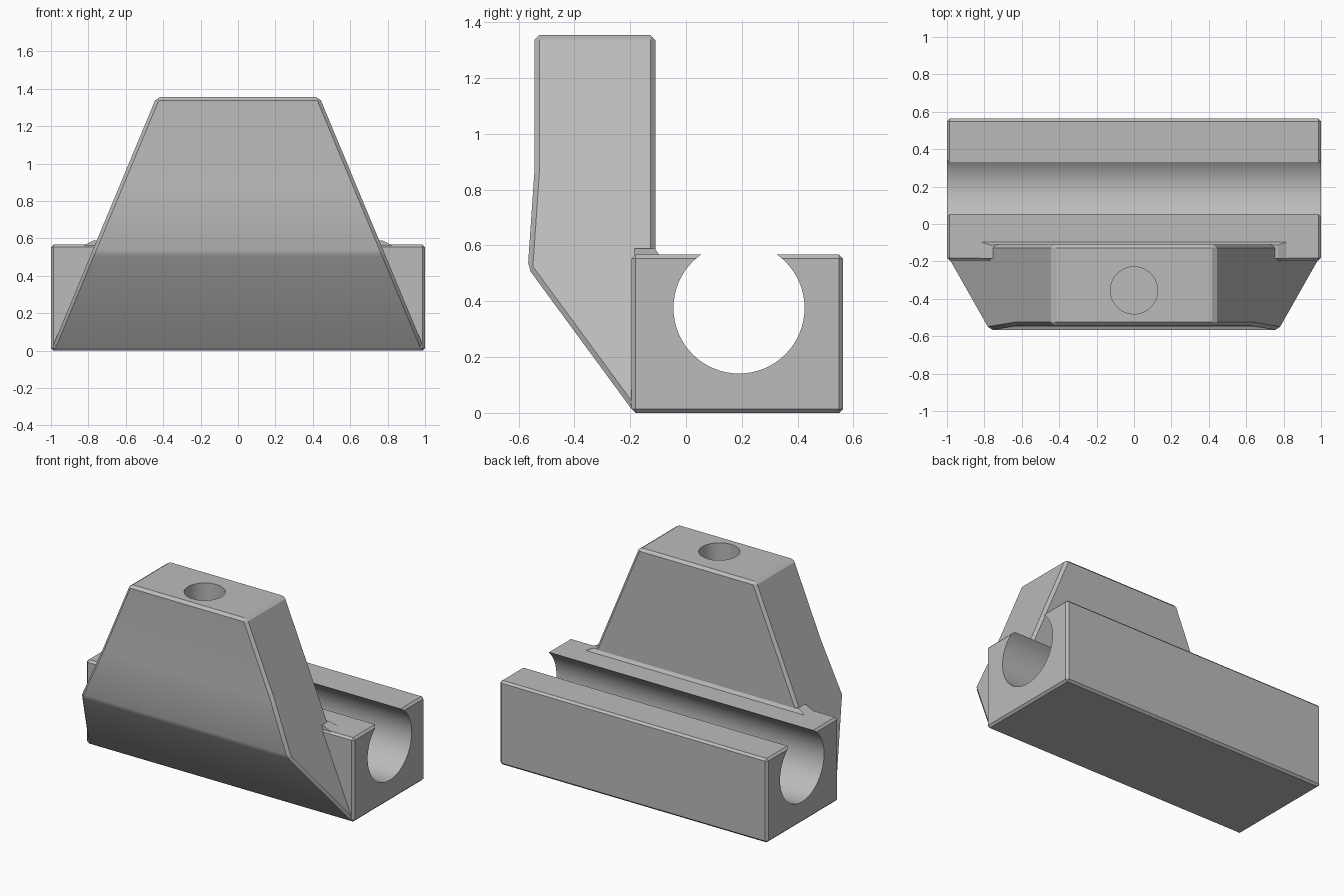
import bpy
import bmesh
import math

cube = bpy.data.objects.get("Cube")
if cube:
    bpy.data.objects.remove(cube, do_unlink=True)

grey = bpy.data.materials.new("mid grey")
grey.use_nodes = True
colour = (0.5, 0.5, 0.5, 1)
grey.diffuse_color = colour
grey.node_tree.nodes["Principled BSDF"].inputs["Base Color"].default_value = colour


def prism(name, profile, half_width, bevel=0.0):
    """Side profile (y, z) spanned across x; the half width depends on z."""
    bm = bmesh.new()
    ends = [[bm.verts.new((s * half_width(z), y, z)) for y, z in profile]
            for s in (-1, 1)]
    bm.faces.new(ends[0])
    bm.faces.new(ends[1][::-1])
    n = len(profile)
    for i in range(n):
        j = (i + 1) % n
        bm.faces.new((ends[0][i], ends[1][i], ends[1][j], ends[0][j]))
    bmesh.ops.recalc_face_normals(bm, faces=bm.faces)
    mesh = bpy.data.meshes.new(name)
    bm.to_mesh(mesh)
    bm.free()
    obj = bpy.data.objects.new(name, mesh)
    bpy.context.collection.objects.link(obj)
    mesh.materials.append(grey)
    if bevel:
        mod = obj.modifiers.new("chamfer", 'BEVEL')
        mod.width = bevel
        mod.segments = 1
        mod.limit_method = 'ANGLE'
        mod.angle_limit = math.radians(30)
        apply(obj, mod)
    return obj


def apply(obj, mod):
    bpy.ops.object.select_all(action='DESELECT')
    bpy.context.view_layer.objects.active = obj
    obj.select_set(True)
    bpy.ops.object.modifier_apply(modifier=mod.name)


def combine(obj, other, operation):
    mod = obj.modifiers.new("combine", 'BOOLEAN')
    mod.operation = operation
    mod.solver = 'EXACT'
    mod.object = other
    apply(obj, mod)
    bpy.data.objects.remove(other, do_unlink=True)


def cylinder(name, radius, depth, location, rotation=(0, 0, 0)):
    bpy.ops.mesh.primitive_cylinder_add(vertices=64, radius=radius, depth=depth,
                                        location=location, rotation=rotation)
    obj = bpy.context.object
    obj.name = name
    obj.hide_render = True
    obj.data.materials.append(grey)
    return obj


# Long block that carries the open-topped bore
body = prism("bracket_body",
             [(-0.195, 0), (0.563, 0), (0.563, 0.567), (-0.195, 0.567)],
             lambda z: 1.0, 0.014)

# Tapered upright leaning out over the front
upright = prism("upright",
                [(-0.185, 0), (-0.567, 0.52), (-0.543, 0.87), (-0.543, 1.355),
                 (-0.11, 1.355), (-0.11, 0.004)],
                lambda z: 1 - 0.416 * z, 0.018)

# Small sloped fillet where the upright meets the block
fillet = prism("fillet",
               [(-0.185, 0.55), (-0.085, 0.55), (-0.112, 0.59), (-0.185, 0.59)],
               lambda z: 0.83 - 2 * (z - 0.56))

combine(body, upright, 'UNION')
combine(body, fillet, 'UNION')

# Lengthwise bore, then the blind hole in the top
combine(body, cylinder("bore_cutter", 0.235, 2.4, (0, 0.19, 0.376),
                       (0, math.pi / 2, 0)), 'DIFFERENCE')
combine(body, cylinder("hole_cutter", 0.126, 1.0, (0, -0.355, 1.1)), 'DIFFERENCE')

bpy.ops.object.select_all(action='DESELECT')
bpy.context.view_layer.objects.active = body
body.select_set(True)
bpy.ops.object.shade_smooth_by_angle(angle=math.radians(25))
